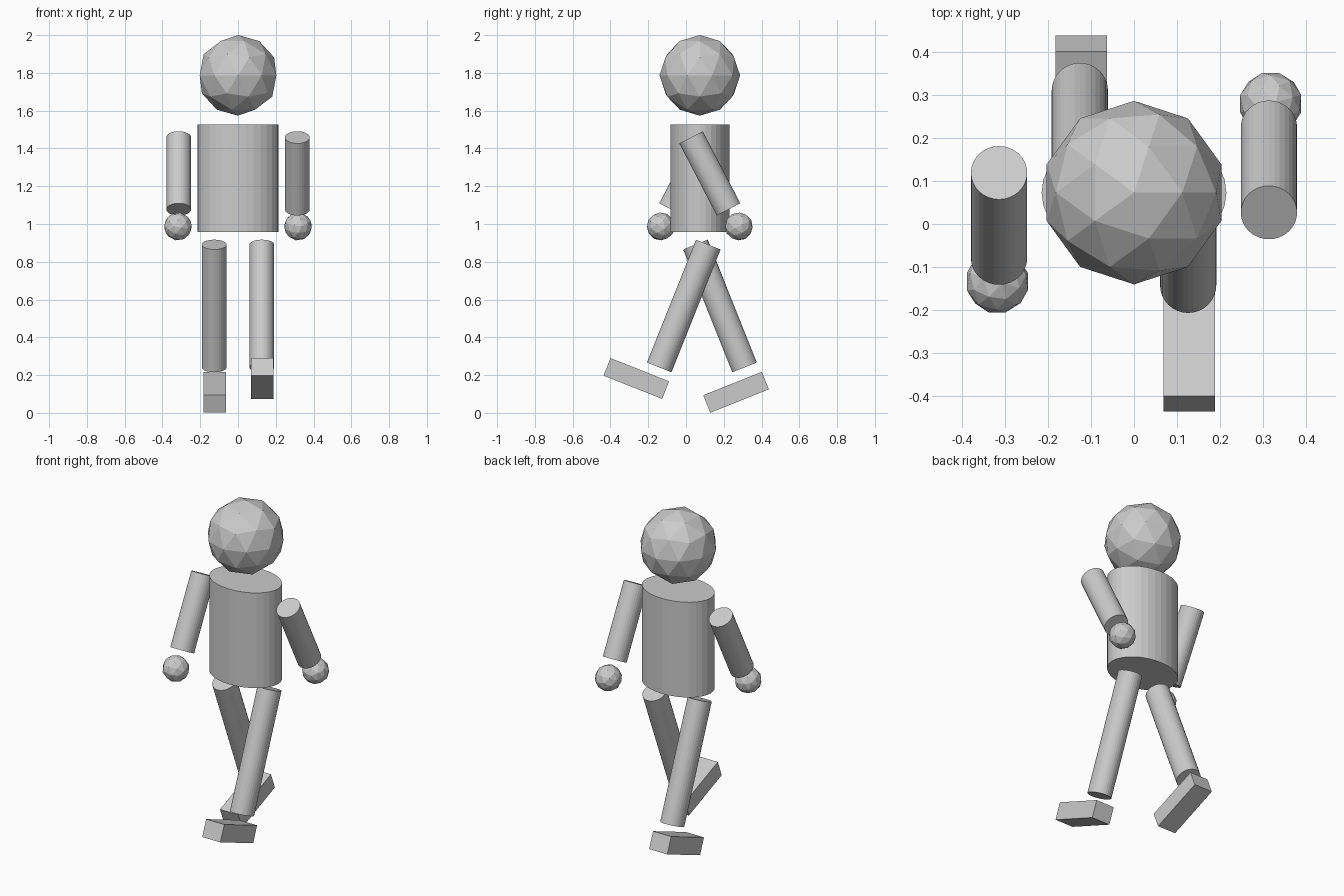
import bpy
from math import radians

if "Cube" in bpy.data.objects:
    bpy.data.objects.remove(bpy.data.objects["Cube"])

BODY_Y = 0.073


def finish(name, scale, pitch):
    ob = bpy.context.object
    ob.name = name
    ob.scale = scale
    ob.rotation_euler = (radians(pitch), 0, 0)
    return ob


def cylinder(name, loc, rx, ry, length, pitch=0):
    bpy.ops.mesh.primitive_cylinder_add(vertices=32, radius=1, depth=1, location=loc)
    return finish(name, (rx, ry, length), pitch)


def ball(name, loc, r, pitch=0):
    bpy.ops.mesh.primitive_ico_sphere_add(subdivisions=2, radius=1, location=loc)
    return finish(name, (r, r, r), pitch)


def box(name, loc, size, pitch=0):
    bpy.ops.mesh.primitive_cube_add(size=1, location=loc)
    return finish(name, size, pitch)


# Head and torso
ball("head", (0, BODY_Y, 1.787), 0.2135)
cylinder("torso", (0, BODY_Y, 1.243), 0.215, 0.156, 0.57)

# Arms and hands swing in opposite directions
for side, s in (("left", 1), ("right", -1)):
    cylinder(side + "_arm", (s * 0.314, BODY_Y + s * 0.053, 1.268),
             0.0655, 0.07, 0.43, s * 27.5)
    ball(side + "_hand", (s * 0.318, BODY_Y + s * 0.207, 0.987), 0.0745, s * 27.5)

# Legs and feet in mid stride: side, sign, leg y, foot x, foot y, foot z
for side, s, leg_y, foot_x, foot_y, foot_z in (
        ("left", 1, -0.012, 0.129, -0.263, 0.182),
        ("right", -1, 0.180, -0.123, 0.265, 0.109)):
    cylinder(side + "_leg", (s * 0.126, leg_y, 0.566), 0.0655, 0.07, 0.70, -s * 21.8)
    box(side + "_foot", (foot_x, foot_y, foot_z), (0.12, 0.334, 0.10), -s * 21.7)
